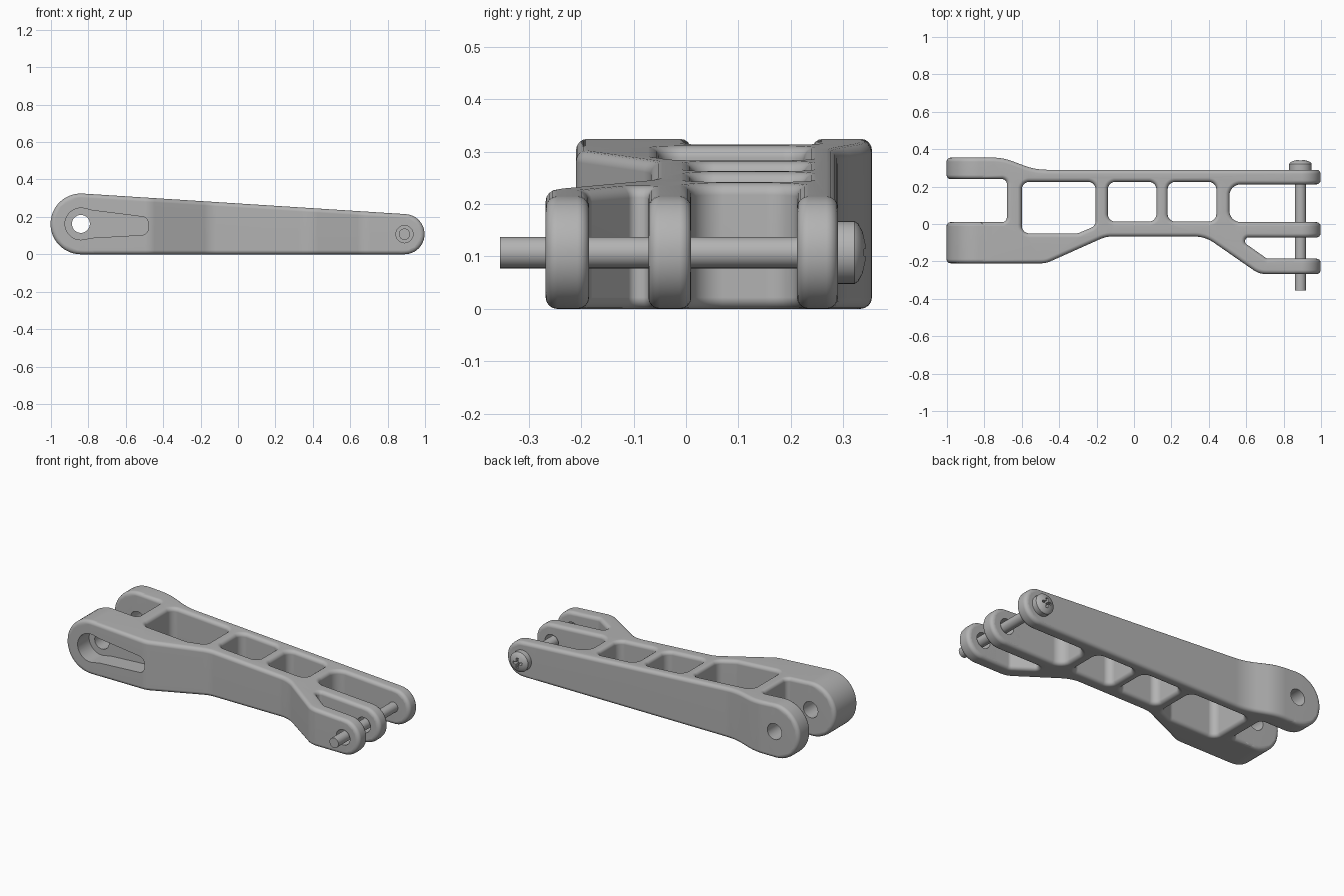
import bpy
import bmesh
from math import sin, cos, tan, pi, radians, atan2
from mathutils import Vector

if "Cube" in bpy.data.objects:
    bpy.data.objects.remove(bpy.data.objects["Cube"], do_unlink=True)

metal = bpy.data.materials.new("satin_grey")
metal.use_nodes = True
metal.diffuse_color = (0.45, 0.45, 0.45, 1)
metal.node_tree.nodes["Principled BSDF"].inputs["Base Color"].default_value = (0.45, 0.45, 0.45, 1)

EDGE = 0.022                      # rounding of the outer edges
BIG_X, BIG_R = -0.84, 0.1625      # pivot end
PIN_X, PIN_R = 0.89, 0.1075       # pin end
TILT = 2 * atan2(BIG_R - PIN_R, PIN_X - BIG_X)


def top(x):
    """Height of the sloping upper side."""
    return BIG_R * (1 + cos(TILT)) - tan(TILT) * (x - BIG_X - BIG_R * sin(TILT))


def arc(cx, cy, r, start, end, steps=24):
    return [Vector((cx + r * cos(start + (end - start) * k / steps),
                    cy + r * sin(start + (end - start) * k / steps)))
            for k in range(steps + 1)]


def circle(cx, cy, r):
    return arc(cx, cy, r, 0, 2 * pi, 32)[:-1]


def box(x0, y0, x1, y1):
    return [Vector(p) for p in ((x0, y0), (x1, y0), (x1, y1), (x0, y1))]


def rounded(corners, steps=8):
    """Polygon from (x, y, radius) corners with filleted corners."""
    points = []
    for i, (x, y, r) in enumerate(corners):
        p = Vector((x, y))
        if r == 0:
            points.append(p)
            continue
        a = (Vector(corners[i - 1][:2]) - p).normalized()
        b = (Vector(corners[(i + 1) % len(corners)][:2]) - p).normalized()
        half = a.angle(b) / 2
        centre = p + (a + b).normalized() * (r / sin(half))
        v0 = p + a * (r / tan(half)) - centre
        v1 = p + b * (r / tan(half)) - centre
        points += [centre + v0.lerp(v1, k / steps).normalized() * r for k in range(steps + 1)]
    return points


def inset(loop, d):
    """Move a loop sideways to its left by d."""
    result = []
    for i, p in enumerate(loop):
        e0 = (p - loop[i - 1]).normalized()
        e1 = (loop[(i + 1) % len(loop)] - p).normalized()
        n0, n1 = Vector((-e0.y, e0.x)), Vector((-e1.y, e1.x))
        result.append(p + (n0 + n1) * (d / (1 + n0.dot(n1))))
    return result


def finish(name, bm):
    bmesh.ops.recalc_face_normals(bm, faces=bm.faces[:])
    mesh = bpy.data.meshes.new(name)
    bm.to_mesh(mesh)
    bm.free()
    mesh.materials.append(metal)
    obj = bpy.data.objects.new(name, mesh)
    bpy.context.collection.objects.link(obj)
    return obj


def plate(name, loops, low, high, edge=EDGE, upright=True):
    """Solid with rounded rims; first loop is the outline, others are holes.
    Upright plates are side profiles extruded along y."""
    bm = bmesh.new()
    turns = [k / 4 * pi / 2 for k in range(5)] if edge else [0]
    rim = [(edge - edge * sin(a), edge - edge * cos(a)) for a in turns]
    caps = []
    for n, loop in enumerate(loops):
        area = sum(loop[i - 1].cross(p) for i, p in enumerate(loop))
        if (area > 0) != (n == 0):
            loop = loop[::-1]
        rings = []
        for d, h, upper in [(d, h, False) for d, h in rim] + [(d, h, True) for d, h in rim[::-1]]:
            ring = []
            for p in inset(loop, d):
                w = (high(p.x) if callable(high) else high) - h if upper else low + h
                ring.append(bm.verts.new((p.x, w, p.y) if upright else (p.x, p.y, w)))
            rings.append(ring)
        count = len(loop)
        for r0, r1 in zip(rings, rings[1:]):
            for i in range(count):
                bm.faces.new((r0[i - 1], r0[i], r1[i], r1[i - 1]))
        caps.append([[bm.edges.get((ring[i - 1], ring[i])) for i in range(count)]
                     for ring in (rings[0], rings[-1])])
    for side in (0, 1):
        edges = [e for cap in caps for e in cap[side]]
        bmesh.ops.triangle_fill(bm, edges=edges, use_beauty=True,
                                normal=(0, 1, 0) if upright else (0, 0, 1))
    return finish(name, bm)


def cut(objects, cutters):
    for obj in objects:
        bpy.context.view_layer.objects.active = obj
        for cutter in cutters:
            mod = obj.modifiers.new("cut", "BOOLEAN")
            mod.operation, mod.solver, mod.object = "DIFFERENCE", "EXACT", cutter
            bpy.ops.object.modifier_apply(modifier=mod.name)
    for cutter in cutters:
        bpy.data.objects.remove(cutter, do_unlink=True)


# Frame: outline seen from above, with three windows
outline = rounded([
    (-0.82, -0.21, 0), (-0.47, -0.21, 0.12), (-0.15, -0.067, 0.15), (0.38, -0.067, 0.18),
    (0.67, -0.268, 0.12), (0.87, -0.268, 0), (0.87, -0.185, 0), (0.71, -0.185, 0.03),
    (0.59, -0.10, 0.02), (0.60, -0.072, 0.015), (0.87, -0.072, 0), (0.87, 0.01, 0),
    (0.51, 0.01, 0.06), (0.51, 0.212, 0.06), (0.87, 0.212, 0), (0.87, 0.29, 0),
    (-0.53, 0.29, 0.35), (-0.70, 0.355, 0.3), (-0.82, 0.355, 0), (-0.82, 0.24, 0),
    (-0.68, 0.24, 0.025), (-0.68, 0.01, 0.025), (-0.82, 0.01, 0)])
windows = [rounded([(-0.60, -0.05, 0.04), (-0.30, -0.05, 0.05), (-0.205, -0.01, 0.04),
                    (-0.205, 0.225, 0.04), (-0.60, 0.225, 0.04)])]
for x in (-0.14, 0.18):
    windows.append(rounded([(x, 0.013, 0.04), (x + 0.26, 0.013, 0.04),
                            (x + 0.26, 0.225, 0.04), (x, 0.225, 0.04)]))
frame = plate("frame", [outline] + windows, 0, top, upright=False)

# Rounded ends of the prongs
big_side = arc(BIG_X, BIG_R, BIG_R, pi / 2 - TILT, 3 * pi / 2) + [
    Vector((-0.76, 0)), Vector((-0.76, top(-0.76)))]
pin_side = arc(PIN_X, PIN_R, PIN_R, -pi / 2, pi / 2 - TILT) + [
    Vector((0.78, top(0.78))), Vector((0.78, 0))]
front_pivot = plate("front_pivot_end", [big_side], -0.21, 0.01)
back_pivot = plate("back_pivot_end", [big_side], 0.24, 0.355)
front_prong = plate("front_prong_end", [pin_side], -0.268, -0.185)
middle_prong = plate("middle_prong_end", [pin_side], -0.072, 0.01)
back_prong = plate("back_prong_end", [pin_side], 0.212, 0.29)

# Pivot hole, keyhole pocket and pin clearance holes
pocket_side = arc(BIG_X, BIG_R, 0.085, radians(75), radians(285)) + rounded([
    (-0.78, 0.088, 0), (-0.48, 0.105, 0.035), (-0.48, 0.197, 0.035), (-0.78, 0.235, 0)])
cut([frame, front_pivot], [plate("pocket_cutter", [pocket_side], -0.4, -0.10, 0)])
cut([frame, front_pivot, back_pivot],
    [plate("pivot_cutter", [circle(BIG_X, BIG_R, 0.048)], -0.5, 0.5, 0)])
cut([frame, front_prong, middle_prong],
    [plate("pin_cutter", [circle(PIN_X, PIN_R, 0.046)], -0.4, 0.1, 0)])

# Pin with a domed head
bm = bmesh.new()
profile = [(0, -0.355), (0.03, -0.355), (0.03, 0.285), (0.06, 0.285), (0.06, 0.322),
           (0.055, 0.329), (0.04, 0.337), (0.02, 0.342), (0, 0.344)]
verts = [bm.verts.new((PIN_X + r, y, PIN_R)) for r, y in profile]
edges = [bm.edges.new(pair) for pair in zip(verts, verts[1:])]
bmesh.ops.spin(bm, geom=verts + edges, cent=(PIN_X, 0, PIN_R), axis=(0, 1, 0),
               angle=2 * pi, steps=32)
bmesh.ops.remove_doubles(bm, verts=bm.verts[:], dist=0.0001)
pin = finish("pin", bm)

# Cross recess in the head
cut([pin], [plate("cross_cutter", [box(PIN_X - a, PIN_R - b, PIN_X + a, PIN_R + b)], 0.315, 0.4, 0)
            for a, b in ((0.03, 0.007), (0.007, 0.03))])

# Smooth shading with crisp edges
parts = [frame, front_pivot, back_pivot, front_prong, middle_prong, back_prong, pin]
for part in parts:
    bpy.ops.object.select_all(action="DESELECT")
    part.select_set(True)
    bpy.context.view_layer.objects.active = part
    bpy.ops.object.shade_smooth_by_angle(angle=radians(35))
    part.modifiers.new("flat_caps", "WEIGHTED_NORMAL").keep_sharp = True
